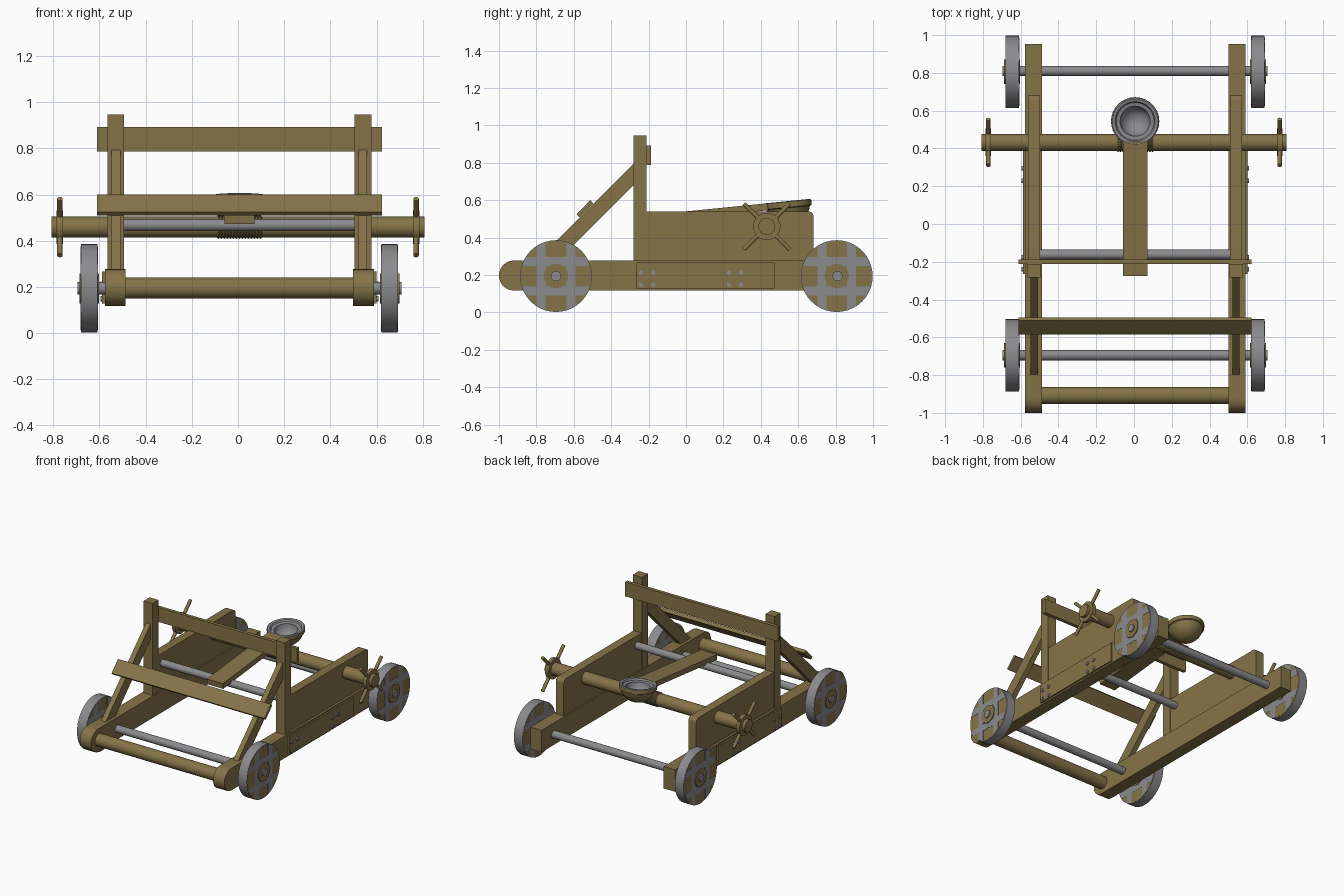
import bpy, bmesh
from math import sin, cos, pi, sqrt, atan
from mathutils import Matrix, Vector

if "Cube" in bpy.data.objects:
    bpy.data.objects.remove(bpy.data.objects["Cube"])


def material(name, rgb):
    m = bpy.data.materials.new(name)
    m.diffuse_color = (*rgb, 1)
    m.use_nodes = True
    m.node_tree.nodes["Principled BSDF"].inputs["Base Color"].default_value = m.diffuse_color
    return m


wood = material("wood", (0.237, 0.173, 0.066))
iron = material("iron", (0.26, 0.26, 0.275))
DX = 0.006                  # the frame sits slightly right of the winch centre


def finish(name, bm, mat, dx=DX):
    bmesh.ops.recalc_face_normals(bm, faces=bm.faces)
    bmesh.ops.translate(bm, verts=bm.verts, vec=(dx, 0, 0))
    me = bpy.data.meshes.new(name)
    bm.to_mesh(me)
    bm.free()
    ob = bpy.data.objects.new(name, me)
    bpy.context.collection.objects.link(ob)
    me.materials.append(mat)
    return ob


def prism(name, pts, x0, x1, mat=wood, dx=DX):
    """Extrude a (y, z) outline from x0 to x1."""
    bm = bmesh.new()
    face = bm.faces.new([bm.verts.new((x0, y, z)) for y, z in pts])
    ext = bmesh.ops.extrude_face_region(bm, geom=[face])
    vs = [v for v in ext["geom"] if isinstance(v, bmesh.types.BMVert)]
    bmesh.ops.translate(bm, verts=vs, vec=(x1 - x0, 0, 0))
    return finish(name, bm, mat, dx)


def rect(y0, y1, z0, z1):
    return [(y0, z0), (y1, z0), (y1, z1), (y0, z1)]


def arc(y, z, r, a0, a1, n):
    return [(y + r * cos(a0 + (a1 - a0) * i / n), z + r * sin(a0 + (a1 - a0) * i / n))
            for i in range(n + 1)]


def circle(y, z, r, n=32):
    return arc(y, z, r, 0, 2 * pi, n)[:-1]


def lathe(name, prof, matrix, mat, n=32):
    """Spin an (r, z) profile round z."""
    bm = bmesh.new()
    vs = [bm.verts.new((r, 0, z)) for r, z in prof]
    es = [bm.edges.new(p) for p in zip(vs, vs[1:])]
    bmesh.ops.spin(bm, geom=vs + es, cent=(0, 0, 0), axis=(0, 0, 1),
                   angle=2 * pi, steps=n, use_duplicate=False)
    bmesh.ops.remove_doubles(bm, verts=bm.verts, dist=1e-4)
    bmesh.ops.transform(bm, matrix=matrix, verts=bm.verts)
    return finish(name, bm, mat)


def rod(name, a, b, r, mat=wood, n=12):
    a, b = Vector(a), Vector(b)
    d = b - a
    m = Matrix.Translation((a + b) / 2) @ d.to_track_quat('Z', 'Y').to_matrix().to_4x4()
    bm = bmesh.new()
    bmesh.ops.create_cone(bm, cap_ends=True, segments=n, radius1=r, radius2=r,
                          depth=d.length, matrix=m)
    return finish(name, bm, mat, 0)


WZ, WR = 0.194, 0.192       # wheel centre height and radius
WY, WINZ = 0.432, 0.459     # winch position

for s in (-1, 1):
    # frame sides
    prism("side_rail", arc(-0.92, 0.197, 0.08, pi / 2, 1.5 * pi, 16)
          + [(0.953, 0.117), (0.953, 0.277)], s * 0.493, s * 0.583)
    prism("side_panel", [(-0.28, 0.27), (0.683, 0.27)]
          + arc(0.653, 0.51, 0.03, 0, pi / 2, 6) + [(-0.28, 0.54)], s * 0.503, s * 0.567)
    prism("post", rect(-0.282, -0.212, 0.27, 0.947), s * 0.499, s * 0.572)
    prism("brace", [(-0.28, 0.795), (-0.805, 0.27), (-0.69, 0.27), (-0.28, 0.68)],
          s * 0.515, s * 0.553)
    prism("side_plate", rect(-0.265, 0.473, 0.128, 0.267), s * 0.578, s * 0.594)
    for y in (-0.24, -0.175, 0.23, 0.295):
        for z in (0.148, 0.212):
            prism("bolt", circle(y, z, 0.012, 12), s * 0.585, s * 0.602, iron)

    # wheels with crossed straps
    for y in (-0.695, 0.806):
        prism("tyre", circle(y, WZ, WR, 40), s * 0.615, s * 0.685, iron)
        prism("wheel_disc", circle(y, WZ, WR - 0.004, 40), s * 0.614, s * 0.686)
        prism("hub", circle(y, WZ, 0.065), s * 0.609, s * 0.693)
        r, a, b = WR - 0.003, 0.055, 0.103
        la, lb = sqrt(r * r - a * a), sqrt(r * r - b * b)
        for k in (-1, 1):
            q = [(k * a, -la), (k * b, -lb), (k * b, lb), (k * a, la)]
            prism("wheel_strap", [(y + u, WZ + v) for u, v in q], s * 0.613, s * 0.6875, iron)
            prism("wheel_strap", [(y + v, WZ + u) for u, v in q], s * 0.6132, s * 0.6873, iron)

    # winch handles
    prism("winch_collar", circle(WY, WINZ, 0.073), s * 0.757, s * 0.785, wood, 0)
    for t in (pi / 4, 3 * pi / 4):
        d = Vector((0, cos(t), sin(t))) * 0.173
        c = Vector((s * 0.771, WY, WINZ))
        rod("winch_spoke", c - d, c + d, 0.012)

# cross members
for y in (-0.695, 0.81):
    prism("axle", circle(y, WZ, 0.027), -0.702, 0.702, iron)
prism("front_roller", circle(-0.908, 0.195, 0.045), -0.5, 0.5)
prism("arm_pivot", circle(-0.162, 0.468, 0.026), -0.51, 0.51, iron)
prism("winch_drum", circle(WY, WINZ, 0.045), -0.808, 0.808, wood, 0)
prism("stop_beam", rect(-0.212, -0.187, 0.787, 0.892), -0.617, 0.617)
prism("brace_beam", [(-0.585, 0.524), (-0.57, 0.509), (-0.496, 0.583), (-0.512, 0.6)],
      -0.617, 0.617)

# rope coil on the drum
coil = Matrix.Translation((0, WY, WINZ)) @ Matrix.Rotation(pi / 2, 4, 'Y')
for i in range(15):
    x = -0.091 + i * 0.013
    lathe("rope_turn", [(0.044, x - 0.0065), (0.048, x - 0.005), (0.051, x),
                        (0.048, x + 0.005), (0.044, x + 0.0065)], coil, wood, 24)

# throwing arm and bowl
prism("throwing_arm", [(-0.272, 0.472), (0.44, 0.546), (0.44, 0.584), (-0.276, 0.512)],
      -0.065, 0.065)
tilt = Matrix.Translation((0, 0.543, 0.588)) @ Matrix.Rotation(atan(0.1), 4, 'X')
lathe("bowl", arc(0, 0, 0.121, -pi / 2, -0.25, 12)
      + [(0.126, -0.026), (0.128, -0.01), (0.127, 0.003)], tilt, wood)
lathe("bowl_lining", [(0.127, 0.003), (0.121, 0.007), (0.106, 0.004),
                      (0.1, -0.008), (0.084, -0.012)]
      + arc(0, -0.012, 0.08, 0, -pi / 2, 10), tilt, iron)
# the lining is an open dish, so its faces look upward
for p in [bpy.data.objects["bowl_lining"].data]:
    if sum(f.normal.z * f.area for f in p.polygons) < 0:
        p.flip_normals()

# smooth round parts, keep edges sharp
bpy.ops.object.select_all(action='SELECT')
bpy.context.view_layer.objects.active = bpy.context.collection.objects[0]
bpy.ops.object.shade_smooth_by_angle(angle=0.6)
